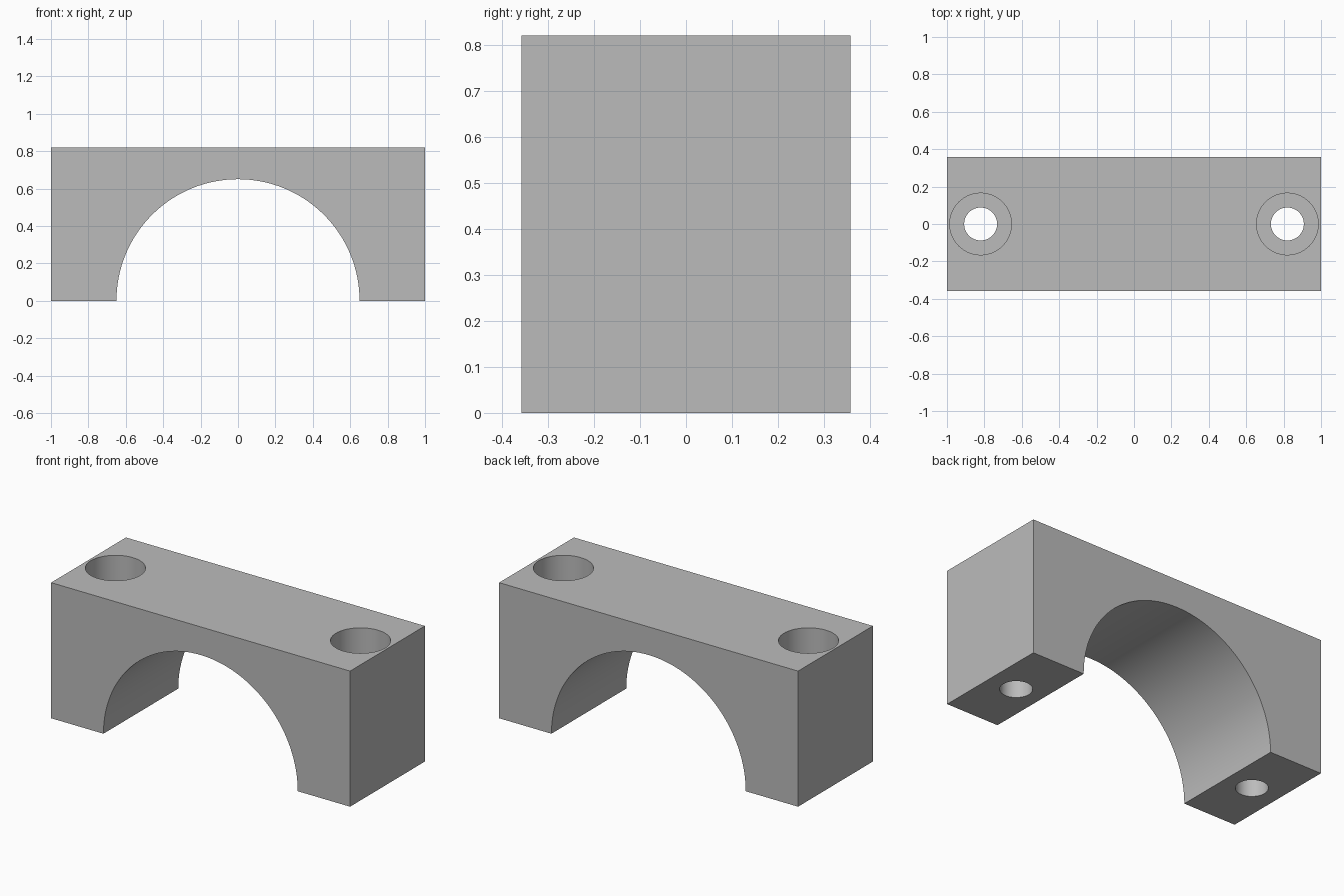
import bpy
import bmesh
from math import cos, sin, pi, radians

LENGTH, DEPTH, HEIGHT = 2.0, 0.715, 0.82
ARCH_RADIUS = 0.65
BOLT_X, BOLT_RADIUS = 0.82, 0.088
BORE_RADIUS, BORE_DEPTH = 0.165, 0.41
SEGMENTS = 64

cube = bpy.data.objects.get("Cube")
if cube:
    bpy.data.objects.remove(cube, do_unlink=True)

grey = bpy.data.materials.new("plain grey")
grey.use_nodes = True
colour = (0.5, 0.5, 0.5, 1)
grey.diffuse_color = colour
grey.node_tree.nodes["Principled BSDF"].inputs["Base Color"].default_value = colour


def cut(target, name, radius, x, bottom, top):
    """Cut a vertical round hole between two heights."""
    bpy.ops.mesh.primitive_cylinder_add(
        vertices=SEGMENTS, radius=radius, depth=top - bottom,
        location=(x, 0, (top + bottom) / 2))
    cutter = bpy.context.object
    cutter.name = name
    cutter.hide_render = True
    cutter.data.materials.append(grey)
    mod = target.modifiers.new(name, 'BOOLEAN')
    mod.operation = 'DIFFERENCE'
    mod.solver = 'EXACT'
    mod.object = cutter
    bpy.context.view_layer.objects.active = target
    bpy.ops.object.modifier_apply(modifier=name)
    bpy.data.objects.remove(cutter, do_unlink=True)


# Saddle block: arched profile extruded from front to back
half = LENGTH / 2
profile = [(half, 0), (half, HEIGHT), (-half, HEIGHT), (-half, 0)]
profile += [(-ARCH_RADIUS * cos(pi * i / SEGMENTS), ARCH_RADIUS * sin(pi * i / SEGMENTS))
            for i in range(SEGMENTS + 1)]
bm = bmesh.new()
face = bm.faces.new([bm.verts.new((x, -DEPTH / 2, z)) for x, z in profile])
extruded = bmesh.ops.extrude_face_region(bm, geom=[face])["geom"]
bmesh.ops.translate(bm, vec=(0, DEPTH, 0),
                    verts=[v for v in extruded if isinstance(v, bmesh.types.BMVert)])
bmesh.ops.recalc_face_normals(bm, faces=bm.faces)
mesh = bpy.data.meshes.new("saddle_clamp")
bm.to_mesh(mesh)
bm.free()
mesh.materials.append(grey)
clamp = bpy.data.objects.new("saddle_clamp", mesh)
bpy.context.collection.objects.link(clamp)

# Counterbored bolt holes, one at each end
for side, x in (("left", BOLT_X), ("right", -BOLT_X)):
    cut(clamp, side + "_bolt_hole", BOLT_RADIUS, x, -0.1, HEIGHT + 0.1)
    cut(clamp, side + "_counterbore", BORE_RADIUS, x, HEIGHT - BORE_DEPTH, HEIGHT + 0.1)

# Smooth round walls, sharp edges
bpy.ops.object.select_all(action='DESELECT')
clamp.select_set(True)
bpy.context.view_layer.objects.active = clamp
bpy.ops.object.shade_smooth_by_angle(angle=radians(30))
